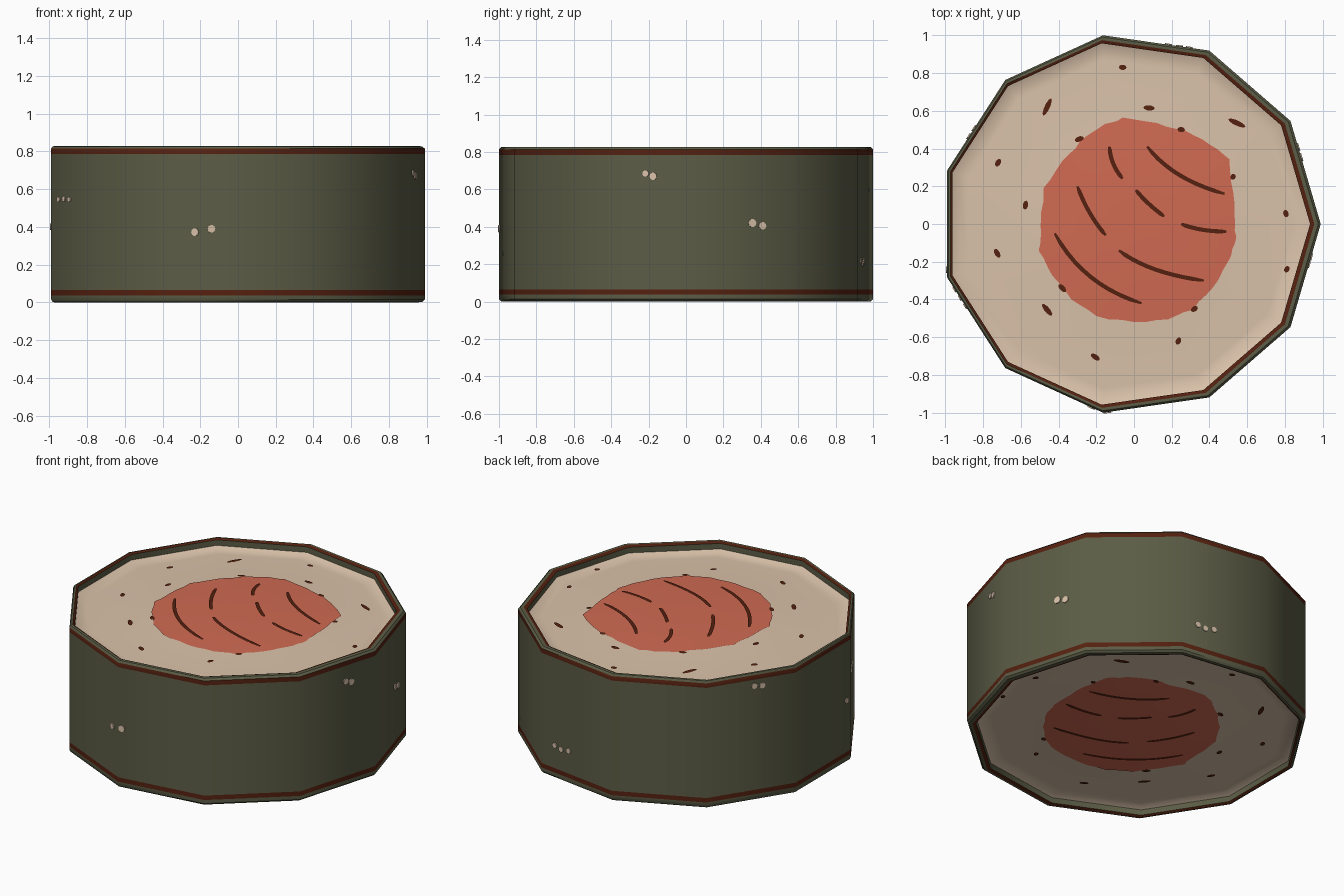
import bpy, bmesh, math, random
from mathutils import Vector, Matrix

if "Cube" in bpy.data.objects:
    bpy.data.objects.remove(bpy.data.objects["Cube"])

N = 11                       # sides of the roll
STEP = 2 * math.pi / N
R = 1.01
MID = 0.414                  # mirror height between the two ends
CX, CX_IN = -0.0205, -0.034  # outer and inner centres
random.seed(4)


def material(name, rgb):
    m = bpy.data.materials.new(name)
    m.diffuse_color = (*rgb, 1)
    m.use_nodes = True
    m.node_tree.nodes["Principled BSDF"].inputs["Base Color"].default_value = m.diffuse_color
    return m


GREEN = material("seaweed green", (0.105, 0.108, 0.060))
BROWN = material("dark brown", (0.090, 0.015, 0.005))
RICE = material("rice cream", (0.70, 0.54, 0.40))
SALMON = material("salmon orange", (0.63, 0.145, 0.085))


def finish(bm, name, mats, angle=None):
    me = bpy.data.meshes.new(name)
    bm.to_mesh(me)
    bm.free()
    ob = bpy.data.objects.new(name, me)
    bpy.context.collection.objects.link(ob)
    for m in mats:
        me.materials.append(m)
    if angle:
        bpy.ops.object.select_all(action='DESELECT')
        ob.select_set(True)
        bpy.context.view_layer.objects.active = ob
        bpy.ops.object.shade_smooth_by_angle(angle=math.radians(angle))
    return ob


def ring(bm, r, z, cx):
    return [bm.verts.new((cx + r * math.cos(i * STEP), r * math.sin(i * STEP), z)) for i in range(N)]


def bridge(bm, a, b, mat=0):
    n = len(a)
    for i in range(n):
        j = (i + 1) % n
        bm.faces.new((a[i], a[j], b[j], b[i])).material_index = mat


def face_out(bm, s):
    bm.normal_update()
    for f in bm.faces:
        if f.normal.z * s < 0:
            f.normal_flip()


# Seaweed wrapper: closed profile, (radius, height, colour of the strip that follows)
profile = [(0.967, 0.07, 0), (0.967, 0.008, 1), (0.984, 0.0, 0), (1.0, 0.002, 0),
           (R, 0.014, 0), (R, 0.037, 1), (R, 0.066, 0), (R, 0.785, 1), (R, 0.814, 0),
           (1.0, 0.826, 0), (0.984, 0.828, 1), (0.967, 0.82, 0), (0.967, 0.758, 0)]
bm = bmesh.new()
rings = [ring(bm, r, z, CX + (CX_IN - CX) * (R - r) / (R - 0.967)) for r, z, _ in profile]
for i, p in enumerate(profile):
    bridge(bm, rings[i], rings[(i + 1) % len(rings)], p[2])
bmesh.ops.recalc_face_normals(bm, faces=bm.faces)
finish(bm, "seaweed_wrapper", [GREEN, BROWN], 36)

# Rice ends: shallow dome with a raised lip, (radius, height)
DOME = [(0.97, 0.785), (0.935, 0.770), (0.88, 0.769), (0.5, 0.790), (0.25, 0.797), (0.0, 0.80)]


def height(x, y):
    """Height of the rice surface, following its polygon outline."""
    d, a = math.hypot(x - CX_IN, y), math.atan2(y, x - CX_IN) % STEP
    r = d * math.cos(a - STEP / 2) / math.cos(STEP / 2)
    for (r1, z1), (r0, z0) in zip(DOME, DOME[1:]):
        if r >= r0:
            return z0 + (z1 - z0) * (r - r0) / (r1 - r0)
    return 0.8


def on_end(bm, x, y, s, lift):
    return bm.verts.new((x, y, MID + s * (height(x, y) + lift - MID)))


# Salmon outline (x, y)
outline = [(.54, 0), (.53, .17), (.50, .34), (.41, .42), (.27, .50), (.12, .53), (-.06, .56), (-.15, .53),
           (-.28, .44), (-.38, .33), (-.48, .19), (-.49, .0), (-.50, -.14), (-.43, -.27), (-.33, -.40),
           (-.20, -.49), (0, -.525), (.18, -.505), (.31, -.45), (.42, -.34), (.50, -.20), (.535, -.1)]
# Dark streaks: start, middle, end
streaks = [((-.13, .41), (-.11, .32), (-.06, .24)), ((.07, .41), (.24, .26), (.48, .16)),
           ((-.30, .20), (-.235, .06), (-.15, -.06)), ((.01, .18), (.075, .11), (.16, .04)),
           ((.25, 0), (.36, -.03), (.49, -.04)), ((-.42, -.05), (-.23, -.28), (.04, -.42)),
           ((-.08, -.14), (.11, -.24), (.37, -.30))]
# Dark specks in the rice: x, y, half length, direction in degrees
specks = [(-.06, .83, .02, 0), (-.46, .62, .05, 65), (.08, .615, .03, -5), (.25, .50, .02, -5),
          (.545, .535, .05, -25), (-.29, .45, .025, 20), (-.72, .325, .022, 60), (.525, .25, .016, 70),
          (-.575, .10, .024, 80), (.805, .055, .02, -70), (-.725, -.155, .026, -60), (.81, -.24, .018, 60),
          (-.38, -.34, .027, -45), (-.46, -.455, .04, -50), (.32, -.45, .02, 35), (.235, -.62, .02, 65),
          (-.205, -.705, .027, -35)]


def build_end(s, label):
    bm = bmesh.new()
    rs = [ring(bm, r, MID + s * (z - MID), CX_IN) for r, z in DOME[:-1]]
    for a, b in zip(rs, rs[1:]):
        bridge(bm, a, b)
    tip = bm.verts.new((CX_IN, 0, MID + s * (0.8 - MID)))
    for i in range(N):
        bm.faces.new((rs[-1][i], rs[-1][(i + 1) % N], tip))
    face_out(bm, s)
    finish(bm, label + "_rice", [RICE], 40)

    # salmon centre, with a slightly ragged edge
    pts = []
    for p, q in zip(outline, outline[1:] + outline[:1]):
        for t in (0, 0.33, 0.67):
            k = 1 + random.uniform(-0.012, 0.012)
            pts.append(((p[0] + (q[0] - p[0]) * t) * k, (p[1] + (q[1] - p[1]) * t) * k))
    bm = bmesh.new()
    rs = [[on_end(bm, x * k, y * k, s, 0.004) for x, y in pts] for k in (1, 0.75, 0.5, 0.25)]
    for a, b in zip(rs, rs[1:]):
        bridge(bm, a, b)
    bm.faces.new(rs[-1])
    face_out(bm, s)
    finish(bm, label + "_salmon", [SALMON], 40)

    # streaks and specks
    bm = bmesh.new()
    for a, m, b in streaks:
        a, m, b = Vector(a), Vector(m), Vector(b)
        c = 2 * m - (a + b) / 2
        prev = None
        for i in range(11):
            t = i / 10
            p = a * (1 - t) ** 2 + c * 2 * t * (1 - t) + b * t * t
            d = ((c - a) * (1 - t) + (b - c) * t).normalized()
            w = Vector((-d.y, d.x)) * (0.011 if 0 < i < 10 else 0.006)
            row = [on_end(bm, *(p + w), s, 0.008), on_end(bm, *(p - w), s, 0.008)]
            if prev:
                bm.faces.new((prev[0], prev[1], row[1], row[0]))
            prev = row
    for x, y, l, deg in specks:
        ca, sa = math.cos(math.radians(deg)), math.sin(math.radians(deg))
        loop = []
        for i in range(10):
            u, v = l * math.cos(i * math.pi / 5), 0.014 * math.sin(i * math.pi / 5)
            loop.append(on_end(bm, x + u * ca - v * sa, y + u * sa + v * ca, s, 0.006))
        bm.faces.new(loop)
    face_out(bm, s)
    finish(bm, label + "_streaks_and_specks", [BROWN])


build_end(1, "top")
build_end(-1, "bottom")

# Sesame dots on the wrapper: angle in degrees, height, radius
dots = [(-102, .372, .021), (-98.4 + 1.5, .390, .021), (-12.8, .685, .018), (-10.3, .670, .020),
        (21.3, .420, .022), (24.6, .405, .021), (71.5, .215, .018), (74.5, .205, .018), (78, .215, .018),
        (148.5, .745, .018), (151.5, .740, .018), (194, .40, .018),
        (200.5, .545, .015), (203.5, .548, .015), (206.5, .545, .015)]
bm = bmesh.new()
for deg, z, rad in dots:
    a = math.radians(deg)
    mid = (math.floor(a / STEP) + 0.5) * STEP
    d = R * math.cos(STEP / 2) / math.cos(a - mid) + 0.002
    place = (Matrix.Translation((CX + d * math.cos(a), d * math.sin(a), z))
             @ Matrix.Rotation(mid, 4, 'Z') @ Matrix.Rotation(math.pi / 2, 4, 'Y'))
    bmesh.ops.create_cone(bm, cap_ends=True, segments=10, radius1=rad, radius2=rad, depth=0.008, matrix=place)
finish(bm, "sesame_dots", [RICE])
